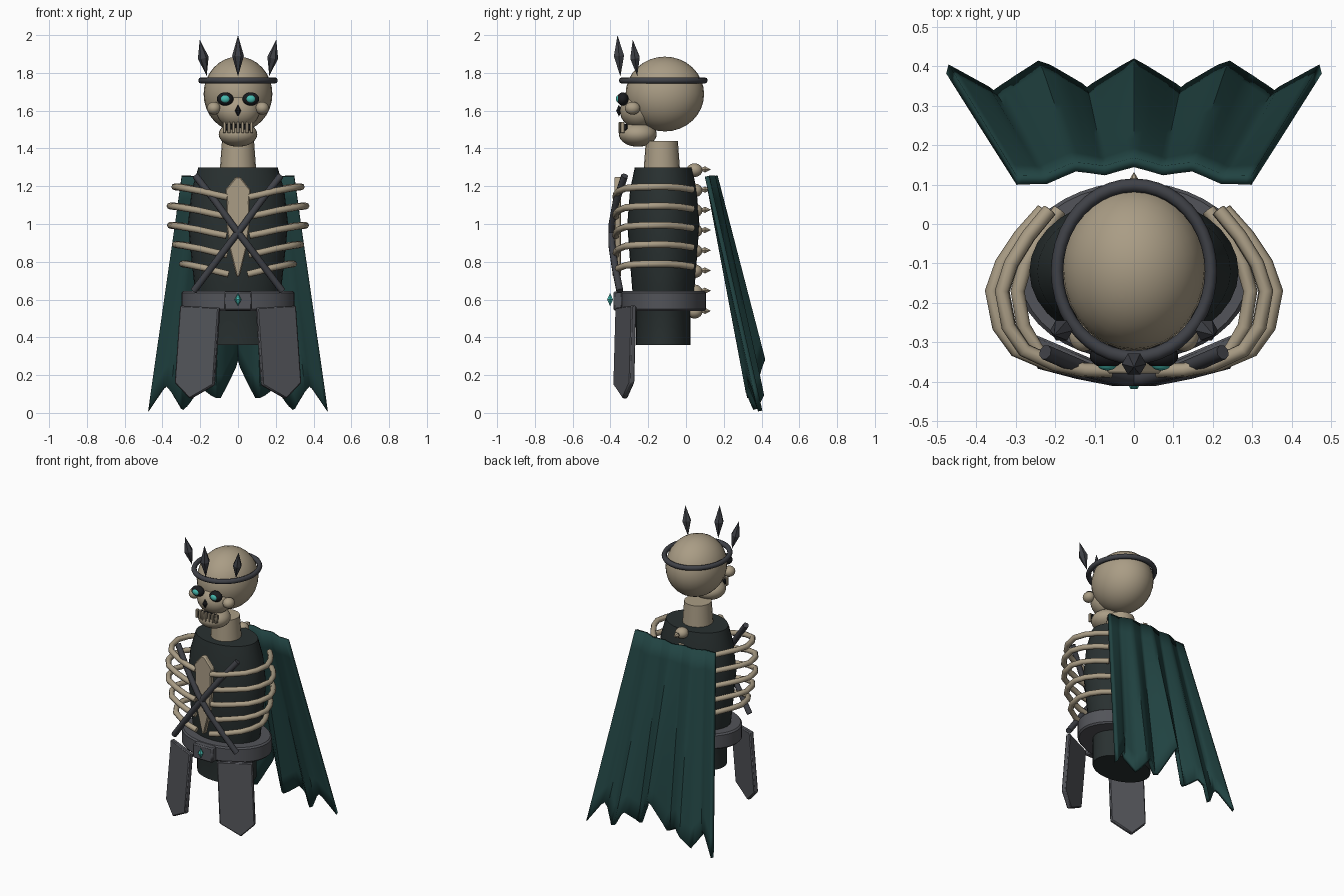
import bpy, bmesh
from math import radians, cos, sin, pi, atan2

cube = bpy.data.objects.get("Cube")
if cube:
    bpy.data.objects.remove(cube, do_unlink=True)


def material(name, rgb):
    m = bpy.data.materials.new(name)
    m.use_nodes = True
    m.diffuse_color = (*rgb, 1)
    m.node_tree.nodes["Principled BSDF"].inputs["Base Color"].default_value = (*rgb, 1)
    return m


BONE = material("bone", (0.40, 0.335, 0.235))
CLOTH = material("dark cloth", (0.022, 0.03, 0.03))
CAPE = material("cape green", (0.015, 0.056, 0.054))
STEEL = material("steel", (0.085, 0.088, 0.1))
IRON = material("dark iron", (0.05, 0.053, 0.063))
BLACK = material("socket black", (0.01, 0.011, 0.013))
TEAL = material("glowing teal", (0.06, 0.48, 0.42))


def finish(obj, name, mat, angle=35):
    obj.name = name
    obj.data.materials.clear()
    obj.data.materials.append(mat)
    bpy.ops.object.select_all(action="DESELECT")
    obj.select_set(True)
    bpy.context.view_layer.objects.active = obj
    if angle:
        bpy.ops.object.shade_smooth_by_angle(angle=radians(angle))
    return obj


def from_bmesh(bm, name, mat, loc=(0, 0, 0), angle=35):
    bmesh.ops.recalc_face_normals(bm, faces=bm.faces[:])
    mesh = bpy.data.meshes.new(name)
    bm.to_mesh(mesh)
    bm.free()
    obj = bpy.data.objects.new(name, mesh)
    bpy.context.collection.objects.link(obj)
    obj.location = loc
    return finish(obj, name, mat, angle)


def ball(name, mat, loc, radii):
    bpy.ops.mesh.primitive_uv_sphere_add(segments=28, ring_count=16, location=loc)
    obj = bpy.context.object
    obj.scale = radii
    return finish(obj, name, mat, 60)


def box(name, mat, loc, size, bevel=0.005):
    bpy.ops.mesh.primitive_cube_add(size=1, location=loc)
    obj = bpy.context.object
    obj.scale = size
    bpy.ops.object.transform_apply(location=False, rotation=False, scale=True)
    mod = obj.modifiers.new("bevel", "BEVEL")
    mod.width = bevel
    return finish(obj, name, mat)


def lathe(name, mat, loc, profile, sides=32, depth=1, angle=35):
    """Spin (radius, height) points round z, squashed along y by depth."""
    bm = bmesh.new()
    rings = [[bm.verts.new((r * cos(2 * pi * i / sides), depth * r * sin(2 * pi * i / sides), z))
              for i in range(sides)] for r, z in profile]
    for a, b in zip(rings, rings[1:]):
        for i in range(sides):
            j = (i + 1) % sides
            bm.faces.new((a[i], a[j], b[j], b[i]))
    bm.faces.new(rings[0])
    bm.faces.new(rings[-1])
    bmesh.ops.remove_doubles(bm, verts=bm.verts[:], dist=1e-5)
    return from_bmesh(bm, name, mat, loc, angle)


def crystal(name, mat, loc, radius, half, sides=6, rot=(0, 0, 0)):
    obj = lathe(name, mat, loc, [(0, -half), (radius, 0), (0, half)], sides, 1, 0)
    obj.rotation_euler = rot
    return obj


def plate(name, mat, loc, outline, thick, bevel):
    bm = bmesh.new()
    face = bm.faces.new([bm.verts.new((x, -thick / 2, z)) for x, z in outline])
    new = bmesh.ops.extrude_face_region(bm, geom=[face])["geom"]
    bmesh.ops.translate(bm, vec=(0, thick, 0),
                        verts=[v for v in new if isinstance(v, bmesh.types.BMVert)])
    obj = from_bmesh(bm, name, mat, loc, 30)
    obj.modifiers.new("bevel", "BEVEL").width = bevel
    return obj


def tube(name, mat, points, radius):
    curve = bpy.data.curves.new(name, "CURVE")
    curve.dimensions = "3D"
    curve.bevel_depth = radius
    curve.bevel_resolution = 2
    curve.use_fill_caps = True
    spline = curve.splines.new("POLY")
    spline.points.add(len(points) - 1)
    for p, co in zip(spline.points, points):
        p.co = (*co, 1)
    obj = bpy.data.objects.new(name, curve)
    bpy.context.collection.objects.link(obj)
    bpy.ops.object.select_all(action="DESELECT")
    obj.select_set(True)
    bpy.context.view_layer.objects.active = obj
    bpy.ops.object.convert(target="MESH")
    return finish(bpy.context.object, name, mat, 50)


def lerp_table(table, u):
    for (a, p), (b, q) in zip(table, table[1:]):
        if u <= b:
            return p + (q - p) * (u - a) / (b - a)
    return table[-1][1]


SIDES = ((1, "left"), (-1, "right"))
MID = -0.12  # body axis in y

# Skull and face
ball("cranium", BONE, (0, -0.112, 1.688), (0.182, 0.208, 0.198))
ball("face", BONE, (0, -0.25, 1.6), (0.115, 0.1, 0.095))
ball("jaw", BONE, (0, -0.255, 1.475), (0.102, 0.1, 0.066))
crystal("nose_hole", BLACK, (0, -0.355, 1.6), 0.017, 0.032)
for i in range(-3, 4):
    box("tooth", BONE, (i * 0.024, -0.348 + 0.004 * abs(i), 1.51), (0.016, 0.02, 0.058), 0.003)
box("mouth_gap", BLACK, (0, -0.325, 1.512), (0.15, 0.03, 0.035))
for s, side in SIDES:
    ball(side + "_eye_socket", BLACK, (s * 0.068, -0.335, 1.662), (0.044, 0.03, 0.035))
    ball(side + "_eye", TEAL, (s * 0.068, -0.357, 1.662), (0.024, 0.014, 0.02))
    ball(side + "_cheekbone", BONE, (s * 0.128, -0.283, 1.613), (0.036, 0.04, 0.034))

# Crown
bpy.ops.mesh.primitive_torus_add(major_segments=40, minor_segments=8, major_radius=1,
                                 minor_radius=0.08, location=(0, MID, 1.76))
band = finish(bpy.context.object, "crown_band", IRON, 60)
band.scale = (0.195, 0.218, 0.21)
crystal("crown_spike", IRON, (0, -0.355, 1.89), 0.031, 0.11, rot=(radians(4), 0, 0))
for s, side in SIDES:
    crystal(side + "_crown_spike", IRON, (s * 0.184, -0.27, 1.88), 0.029, 0.098,
            rot=(radians(7), s * radians(11), 0))

# Neck, torso, belt
lathe("neck", BONE, (0, -0.128, 0), [(0.096, 1.29), (0.085, 1.44)], 20)
lathe("torso", CLOTH, (0, MID, 0),
      [(0.2, 0.36), (0.2, 0.54), (0.225, 0.62), (0.245, 0.8), (0.265, 1.0),
       (0.245, 1.18), (0.21, 1.3)], 32, 0.72)
lathe("belt", STEEL, (0, MID, 0),
      [(0.29, 0.54), (0.3, 0.55), (0.3, 0.635), (0.29, 0.645)], 40, 0.755)
box("buckle", STEEL, (0, -0.36, 0.593), (0.15, 0.05, 0.1), 0.008)
crystal("belt_gem", TEAL, (0, -0.402, 0.6), 0.018, 0.035)
for s, side in SIDES:
    w = 0.112
    tasset = plate(side + "_hip_plate", STEEL, (s * 0.2, -0.318, 0.562),
                   [(-w, 0), (w, 0), (w, -0.41), (0.02 * s, -0.49), (-w, -0.41)], 0.03, 0.006)
    tasset.rotation_euler = (radians(-3), s * radians(-3), s * radians(23))

# Rib cage: one (width, depth, drop) path reused for every pair
RIB = [(0.64, 0.035, 0.015), (0.8, -0.03, 0.005), (0.93, -0.1, 0), (1, -0.17, 0), (0.95, -0.26, 0.002),
       (0.83, -0.32, 0.008), (0.6, -0.355, 0.022), (0.38, -0.37, 0.04), (0.17, -0.372, 0.055)]
for i, width in enumerate((0.335, 0.36, 0.358, 0.333, 0.295)):
    for s, side in SIDES:
        tube(side + "_rib", BONE,
             [(s * width * x, y, 1.197 - 0.102 * i - drop) for x, y, drop in RIB], 0.018)
half = [(0.012, 1.25), (0.068, 1.18), (0.06, 1.12), (0.062, 1.0), (0.045, 0.87), (0.008, 0.72)]
plate("breastbone", BONE, (0, -0.362, 0), half + [(-x, z) for x, z in reversed(half)], 0.035, 0.006)

# Crossed straps
for s, side in SIDES:
    tube(side + "_strap", IRON,
         [(s * 0.225, -0.325, 1.255), (s * 0.12, -0.37, 1.12), (s * 0.03, -0.393, 0.995),
          (s * -0.05, -0.393, 0.89), (s * -0.14, -0.375, 0.77), (s * -0.235, -0.35, 0.645)], 0.019)

# Spine
for i in range(8):
    z = 1.285 - 0.107 * i
    ball("vertebra", BONE, (0, 0.045, z), (0.042, 0.042, 0.036))
    crystal("vertebra_spike", BONE, (0, 0.1, z + 0.004), 0.019, 0.032, rot=(radians(-90), 0, 0))

# Cape: pleated sheet with a ragged hem
HEM = [(0, 0.28), (0.22, 0.07), (0.42, 0.14), (0.62, 0.015), (0.8, 0.15), (1, 0.01)]
COLS, ROWS = 48, 10
bm = bmesh.new()
grid = []
for r in range(ROWS + 1):
    t = r / ROWS
    row = []
    for c in range(COLS + 1):
        u = 2 * c / COLS - 1
        a = abs(u)
        pleat = 4 * abs((a / 0.5) % 1 - 0.5) - 1
        top = 0.147 - 0.045 * a * a + 0.009 * pleat
        low = 0.372 - 0.015 * a * a + 0.036 * pleat
        row.append(bm.verts.new((u * (0.298 + 0.175 * t), top + (low - top) * t,
                                 1.253 + (lerp_table(HEM, a) - 1.253) * t)))
    grid.append(row)
for a, b in zip(grid, grid[1:]):
    for c in range(COLS):
        bm.faces.new((a[c], a[c + 1], b[c + 1], b[c]))
cape = from_bmesh(bm, "cape", CAPE, angle=50)
solid = cape.modifiers.new("thickness", "SOLIDIFY")
solid.thickness = 0.024
solid.offset = 0
